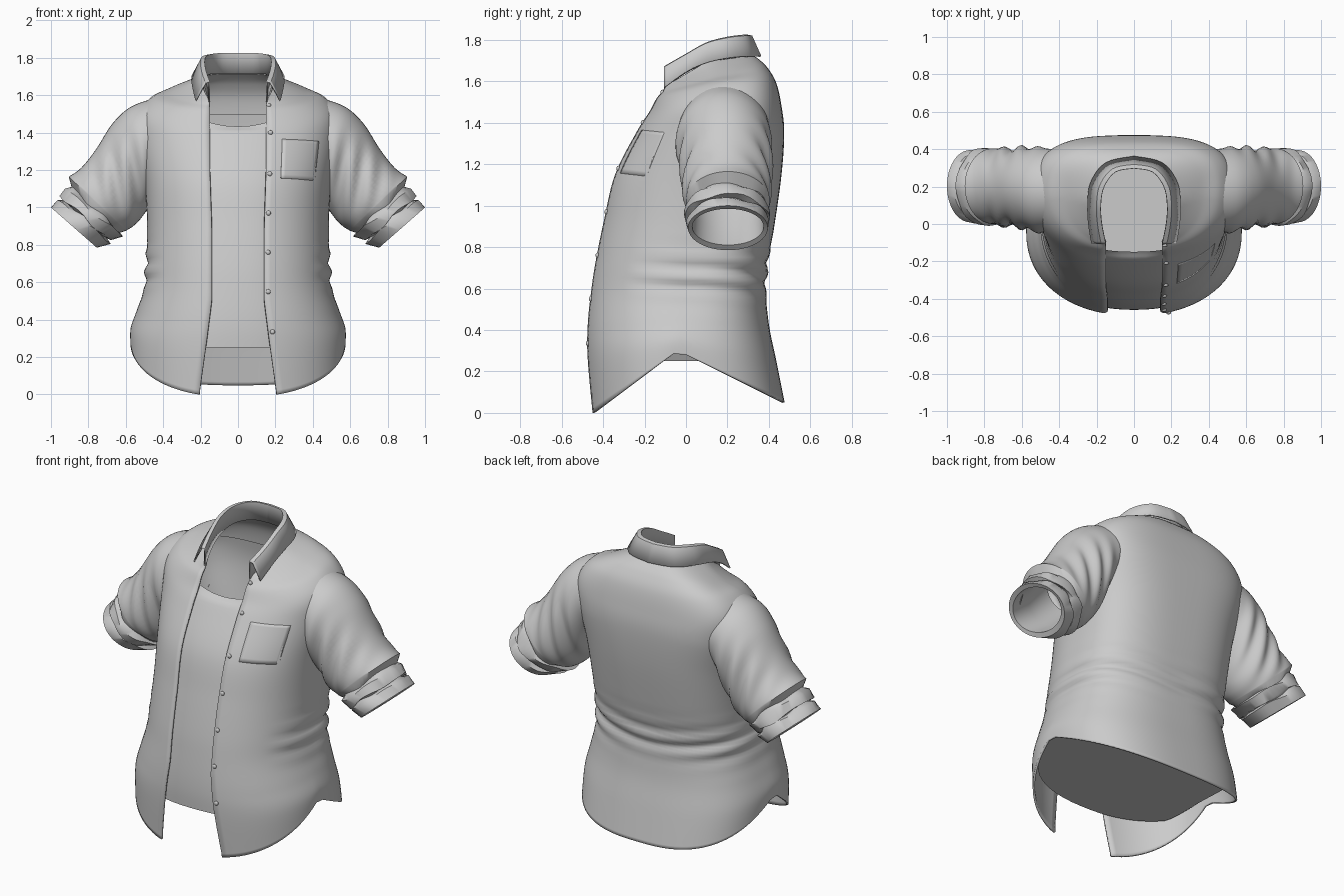
import bpy, bmesh
from math import sin, cos, asin, pi, exp

if "Cube" in bpy.data.objects:
    bpy.data.objects.remove(bpy.data.objects["Cube"])

# Torso sections: half width, front y, side y, back y, front z, side z, back z
BODY = [(.57, -.465, -.04, .47, -.015, .30, .05), (.567, -.482, -.03, .43, .25, .36, .25),
        (.535, -.482, -.02, .395, .40, .45, .42), (.495, -.465, 0, .38, .58, .57, .58),
        (.485, -.445, .02, .385, .72, .70, .70), (.48, -.405, .05, .42, .92, .90, .90),
        (.49, -.35, .08, .455, 1.15, 1.10, 1.15), (.52, -.24, .13, .468, 1.36, 1.32, 1.35),
        (.525, -.18, .16, .455, 1.45, 1.49, 1.48), (.46, -.15, .17, .43, 1.51, 1.585, 1.59),
        (.36, -.13, .16, .39, 1.54, 1.62, 1.66), (.25, -.142, .13, .35, 1.547, 1.665, 1.70),
        (.19, -.19, .10, .32, 1.516, 1.69, 1.72)]
# Front opening half width against height
OPEN = [(0, .205), (.3, .165), (.5, .14), (.9, .14), (1.2, .15), (2, .152)]


def spline(pts, t):
    """Catmull-Rom through a list of tuples, t in index units."""
    n = len(pts) - 1
    i = min(int(t), n - 1)
    f = t - i
    p = [pts[max(0, min(n, i + k))] for k in (-1, 0, 1, 2)]
    return [b + .5 * f * (c - a + f * (2 * a - 5 * b + 4 * c - d + f * (3 * (b - c) + d - a)))
            for a, b, c, d in zip(*p)]


def opening(z):
    for (z0, x0), (z1, x1) in zip(OPEN, OPEN[1:]):
        if z <= z1:
            return x0 + (x1 - x0) * max(0, z - z0) / (z1 - z0)
    return OPEN[-1][1]


def torso(t, s, inset=0, is_open=True):
    """Point on the torso: t up the sections, s from front edge (0) to centre back (1)."""
    w, yf, yc, yb, zf, zs, zb = spline(BODY, t)
    w, yf, yb = w - inset, yf + inset, yb - inset
    a0 = asin(min(1, opening(max(0, zf)) / w) ** (1 / .89)) if is_open else 0
    a = a0 + (pi - a0) * s
    front = a < pi / 2
    e = .89 if front else .74 - .12 * max(0, min(1, (t - 4) / 3))
    x = w * max(0, sin(a)) ** e
    c = abs(cos(a)) ** e
    y = yc + ((yf if front else yb) - yc) * c
    z = zs + ((zf if front else zb) - zs) * c
    if is_open:  # waist creases round sides and back
        m = max(0, min(1, (a - .9) / .7)) * exp(-((z - .68) / .10) ** 2)
        k = 1 + .025 * m * sin(62 * z + 3.2 * a + .8 * sin(2 * a))
        x, y = x * k, y * k
    return x, y, max(0, z)


def make(name, rows, closed=False, mirror=True, thick=.012, cap=False, angle=40):
    """Loft rows of points into a mesh object."""
    bm = bmesh.new()
    vs = [[bm.verts.new(p) for p in r] for r in rows]
    n = len(rows[0])
    for r, q in zip(vs, vs[1:]):
        for i in range(n if closed else n - 1):
            j = (i + 1) % n
            bm.faces.new((r[i], r[j], q[j], q[i]))
    if cap:
        bm.faces.new(vs[0])
    bmesh.ops.recalc_face_normals(bm, faces=bm.faces)
    me = bpy.data.meshes.new(name)
    bm.to_mesh(me)
    bm.free()
    ob = bpy.data.objects.new(name, me)
    bpy.context.collection.objects.link(ob)
    bpy.ops.object.select_all(action='DESELECT')
    ob.select_set(True)
    bpy.context.view_layer.objects.active = ob
    bpy.ops.object.shade_smooth_by_angle(angle=angle * pi / 180)
    if mirror:
        ob.modifiers.new("Mirror", 'MIRROR').merge_threshold = .0005
    if thick:
        m = ob.modifiers.new("Cloth", 'SOLIDIFY')
        m.thickness, m.offset = thick, 0
    return ob


# Open shirt body
top = len(BODY) - 1
make("shirt_body", [[torso(top * i / 84, j / 44) for j in range(45)] for i in range(85)], angle=55)

# Undershirt with a scooped neckline, closed underneath
rows = []
for i in range(41):
    half = [torso(1 + 7.15 * i / 40, j / 32, .025, False) for j in range(33)]
    if i == 0:
        half = [(x, y, .25 + .06 * max(0, 1 - ((y + .02) / .25) ** 2)) for x, y, z in half]
    if i > 36:
        half = [(x, y, z - .007 * (i - 36) * max(0, 1 - (x / .18) ** 2) * (y < 0)) for x, y, z in half]
    rows.append(half + [(-x, y, z) for x, y, z in half[-2:0:-1]])
make("undershirt", rows, closed=True, mirror=False, thick=0, cap=True)

# Sleeve: outer x,z / inner x,z / front y, back y
ARM = [(.44, 1.585, .42, 1.16, -.03, .40), (.57, 1.54, .45, 1.08, -.045, .41),
       (.67, 1.45, .48, 1.00, -.025, .41), (.76, 1.31, .52, .94, -.015, .405),
       (.84, 1.21, .56, .90, -.01, .405), (.905, 1.165, .60, .875, 0, .405)]
CUFF = [(.89, 1.11, .63, .865, .015, .39), (.925, 1.10, .615, .845, -.01, .405),
        (.955, 1.06, .68, .825, -.005, .405), (.925, 1.04, .70, .835, .02, .385),
        (.965, 1.04, .68, .805, 0, .40), (1.0, 1.0, .755, .785, .01, .395),
        (.975, .985, .775, .81, .03, .375), (.87, 1.08, .66, .89, .035, .37),
        (.72, 1.27, .53, 1.02, .02, .38)]


def arm_ring(sec, fold, ripple, phase):
    xo, zo, xi, zi, y0, y1 = sec
    ring = []
    for j in range(48):
        b = 2 * pi * j / 48
        c, s = cos(b), sin(b)
        cx, cy, cz = (xo + xi) / 2, (y0 + y1) / 2, (zo + zi) / 2
        u = c * (1 - ripple * (1 + sin(5 * b + phase)) * abs(s))
        x, z = cx + u * (xo - xi) / 2, cz + u * (zo - zi) / 2
        # hanging folds on front and back, fading towards the shoulder top
        low = max(0, min(1, (1.45 - z) / .2))
        y = cy + s * (y1 - y0) / 2 + fold * low * s * sin(58 * (x - .12 * z)) * .014
        if ripple:
            d = .07 * ripple * sin(4 * b + phase) * abs(s)
            x, z = x + d, z - d
        ring.append((x, y, z))
    return ring


rows = []
for i in range(31):
    t = i / 6
    rows.append(arm_ring(spline(ARM, t), sin(pi * min(1, t / 5)), 0, 0))
for k, sec in enumerate(CUFF):
    rows.append(arm_ring(sec, 0, .10 if k < 5 else 0, k * 1.7))
make("sleeve", rows, closed=True, thick=0, angle=50)

# Collar: fold line and lower edge from front tip to centre back
FOLD = [(.153, -.105, 1.67), (.174, 0, 1.73), (.18, .10, 1.785),
        (.162, .20, 1.812), (.10, .28, 1.822), (0, .30, 1.822)]
EDGE = [(.225, -.105, 1.57), (.242, 0, 1.645), (.246, .10, 1.69),
        (.23, .22, 1.715), (.15, .325, 1.72), (0, .36, 1.72)]
rows = [[], [], [], []]
for i in range(26):
    f, e = spline(FOLD, i / 5), spline(EDGE, i / 5)
    f[0], e[0] = max(0, f[0]), max(0, e[0])
    rows[0].append((f[0], f[1], e[2] - .005))
    rows[1].append(f)
    rows[2].append([a + (b - a) * k for a, b, k in zip(f, e, (.28, .28, .04))])
    rows[3].append(e)
make("collar", rows, thick=.008)


def find(z, s):
    """Section parameter where the torso reaches height z."""
    lo, hi = 0, 10
    for _ in range(30):
        mid = (lo + hi) / 2
        lo, hi = (mid, hi) if torso(mid, s)[2] < z else (lo, mid)
    return lo


# Chest pocket on one side, lying almost flush
t0, t1 = find(1.15, .15), find(1.36, .15)
rows = []
for i in range(11):
    pts = [torso(t0 + (t1 - t0) * i / 10, .06 + .18 * j / 10) for j in range(11)]
    rows.append([(x, y - .007, z) for x, y, z in pts])
make("chest_pocket", rows, mirror=False, thick=.003)

# Buttons down the placket
for z in (1.555, 1.40, 1.18, .97, .76, .55, .335):
    s = .015
    x, y, z = torso(find(z, s), s)
    bpy.ops.mesh.primitive_uv_sphere_add(segments=12, ring_count=8, radius=.013, location=(x, y - .008, z))
    bpy.context.object.name = "button"
    bpy.context.object.scale.y = .7
    bpy.ops.object.shade_smooth()
